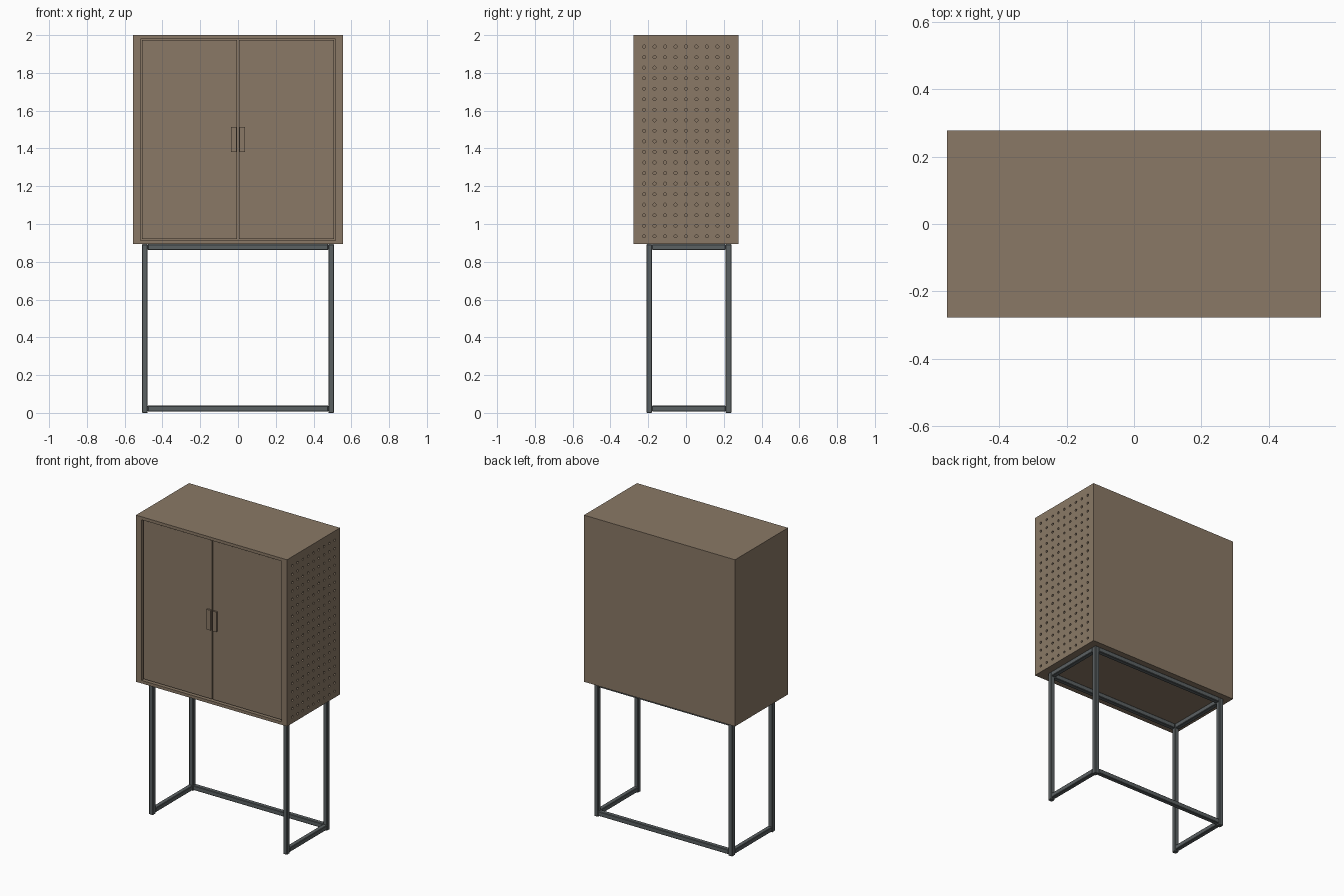
import bpy, bmesh, math
from mathutils import Matrix

if "Cube" in bpy.data.objects:
    bpy.data.objects.remove(bpy.data.objects["Cube"])


def material(name, rgb):
    m = bpy.data.materials.new(name)
    m.diffuse_color = (*rgb, 1)
    m.use_nodes = True
    m.node_tree.nodes["Principled BSDF"].inputs["Base Color"].default_value = m.diffuse_color
    return m


BROWN = material("warm brown", (0.254, 0.191, 0.133))
GREY = material("steel grey", (0.105, 0.120, 0.124))


def box(name, lo, hi, mat, bevel=0):
    """Axis-aligned box between two corners."""
    bm = bmesh.new()
    bmesh.ops.create_cube(bm, size=1)
    for v in bm.verts:
        v.co = [lo[i] if v.co[i] < 0 else hi[i] for i in range(3)]
    if bevel:
        bmesh.ops.bevel(bm, geom=bm.edges[:], offset=bevel, segments=1, affect='EDGES')
    me = bpy.data.meshes.new(name)
    bm.to_mesh(me)
    bm.free()
    me.materials.append(mat)
    ob = bpy.data.objects.new(name, me)
    bpy.context.collection.objects.link(ob)
    return ob


# Cabinet carcass
X, Y, Z0, Z1 = 0.555, 0.278, 0.893, 2.0
SIDE, SLAB = 0.04, 0.02
IN = X - SIDE
box("left_panel", (-X, -Y, Z0), (-IN, Y, Z1), BROWN)
right = box("right_panel", (IN, -Y, Z0), (X, Y, Z1), BROWN)
box("top_panel", (-IN, -Y, Z1 - SLAB), (IN, Y, Z1), BROWN)
box("bottom_panel", (-IN, -Y, Z0), (IN, Y, Z0 + SLAB), BROWN)
box("back_panel", (-IN, Y - SLAB, Z0 + SLAB), (IN, Y, Z1 - SLAB), BROWN)

# Ventilation holes in the right panel
bm = bmesh.new()
for row in range(19):
    for col in range(9):
        place = Matrix.Translation((X - SIDE / 2, (col - 4) * 0.0555, 0.935 + row * 0.0558))
        bmesh.ops.create_cone(bm, cap_ends=True, segments=12, radius1=0.008, radius2=0.008,
                              depth=0.1, matrix=place @ Matrix.Rotation(math.pi / 2, 4, 'Y'))
me = bpy.data.meshes.new("hole_cutter")
bm.to_mesh(me)
bm.free()
me.materials.append(BROWN)
cutter = bpy.data.objects.new("hole_cutter", me)
bpy.context.collection.objects.link(cutter)
cutter.hide_render = True
mod = right.modifiers.new("holes", 'BOOLEAN')
mod.operation, mod.solver, mod.object = 'DIFFERENCE', 'EXACT', cutter
bpy.context.view_layer.objects.active = right
bpy.ops.object.modifier_apply(modifier=mod.name)
bpy.data.objects.remove(cutter)

# Inset doors and pull handles
GAP, FACE = 0.007, -Y + 0.012
for side, s in (("left", -1), ("right", 1)):
    x = sorted((s * 0.004, s * (IN - GAP)))
    box(side + "_door", (x[0], FACE, Z0 + SLAB + GAP), (x[1], FACE + 0.02, Z1 - SLAB - GAP), BROWN)
    x = sorted((s * 0.007, s * 0.036))
    box(side + "_handle", (x[0], -Y, 1.38), (x[1], FACE, 1.513), BROWN)

# Steel stand: four legs, top frame, side and back floor rails
T, LX, YF, YB = 0.03, 0.508, -0.21, 0.24
for side, s in (("left", -1), ("right", 1)):
    x0, x1 = sorted((s * LX, s * (LX - T)))
    for end, y in (("front", YF), ("back", YB - T)):
        box(f"{side}_{end}_leg", (x0, y, 0), (x1, y + T, Z0), GREY, 0.003)
    for level, z in (("floor", 0.008), ("top", Z0 - T)):
        box(f"{side}_{level}_rail", (x0, YF + T, z), (x1, YB - T, z + T), GREY, 0.003)
for name, y, z in (("back_floor_rail", YB - T, 0.008), ("back_top_rail", YB - T, Z0 - T),
                   ("front_top_rail", YF, Z0 - T)):
    box(name, (-LX + T, y, z), (LX - T, y + T, z + T), GREY, 0.003)
